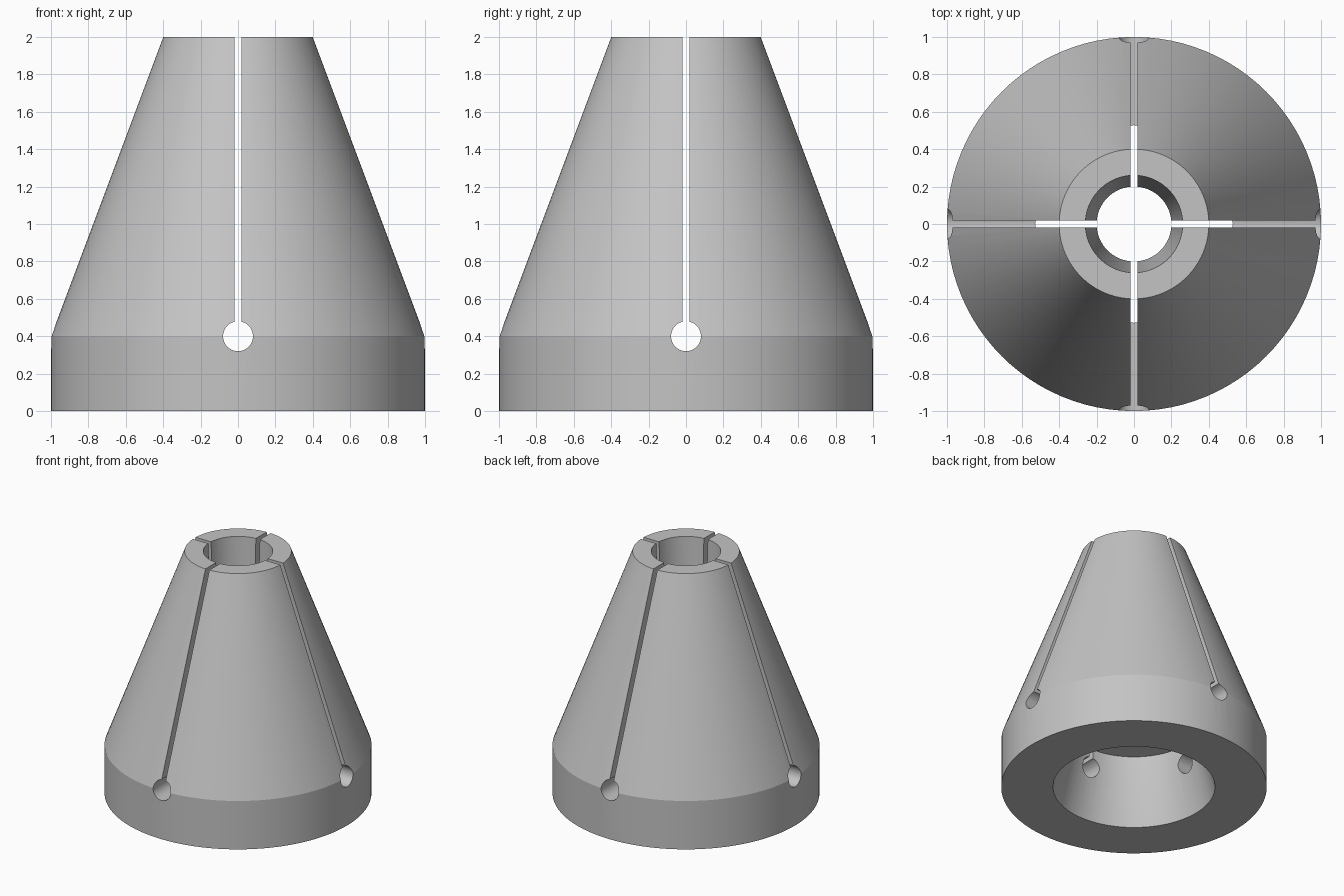
import bpy
import bmesh
from math import pi, radians
from mathutils import Matrix

if "Cube" in bpy.data.objects:
    bpy.data.objects.remove(bpy.data.objects["Cube"], do_unlink=True)

SEGMENTS = 96
HOLE_Z, HOLE_R, SLOT_W = 0.4, 0.08, 0.036

# One flat grey for the whole part
grey = bpy.data.materials.new("light_grey")
colour = (0.55, 0.55, 0.55, 1)
grey.diffuse_color = colour
grey.use_nodes = True
grey.node_tree.nodes["Principled BSDF"].inputs["Base Color"].default_value = colour


def add_object(name, bm):
    bmesh.ops.recalc_face_normals(bm, faces=bm.faces)
    mesh = bpy.data.meshes.new(name)
    bm.to_mesh(mesh)
    bm.free()
    obj = bpy.data.objects.new(name, mesh)
    bpy.context.collection.objects.link(obj)
    return obj


# Collet body: closed (radius, height) section turned around z
section = [(0.61, 0), (1, 0), (1, 0.4), (0.4, 2), (0.26, 2),
           (0.2, 0.6), (0.5, 0.55), (0.505, 0.41)]
bm = bmesh.new()
verts = [bm.verts.new((r, 0, z)) for r, z in section]
edges = [bm.edges.new((verts[i - 1], v)) for i, v in enumerate(verts)]
bmesh.ops.spin(bm, geom=verts + edges, axis=(0, 0, 1), cent=(0, 0, 0),
               angle=2 * pi, steps=SEGMENTS)
bmesh.ops.remove_doubles(bm, verts=bm.verts, dist=0.0001)
body = add_object("collet_body", bm)
body.data.materials.append(grey)

# Relief slots and round slot ends, cut straight through along x and y
cutters = []
for name, turn in (("x", 0), ("y", pi / 2)):
    spin = Matrix.Rotation(turn, 4, "Z")
    bm = bmesh.new()
    bmesh.ops.create_cube(bm, size=1, matrix=spin
                          @ Matrix.Translation((0, 0, HOLE_Z + 1))
                          @ Matrix.Diagonal((3, SLOT_W, 2, 1)))
    cutters.append(add_object("slot_cutter_" + name, bm))
    bm = bmesh.new()
    bmesh.ops.create_cone(bm, cap_ends=True, segments=32, radius1=HOLE_R,
                          radius2=HOLE_R, depth=3,
                          matrix=spin @ Matrix.Translation((0, 0, HOLE_Z))
                          @ Matrix.Rotation(pi / 2, 4, "Y"))
    cutters.append(add_object("hole_cutter_" + name, bm))

bpy.ops.object.select_all(action="DESELECT")
bpy.context.view_layer.objects.active = body
body.select_set(True)
for cutter in cutters:
    cutter.hide_render = True
    mod = body.modifiers.new(cutter.name, "BOOLEAN")
    mod.operation = "DIFFERENCE"
    mod.solver = "EXACT"
    mod.object = cutter
    bpy.ops.object.modifier_apply(modifier=mod.name)
    bpy.data.objects.remove(cutter, do_unlink=True)

bpy.ops.object.shade_smooth_by_angle(angle=radians(15))
